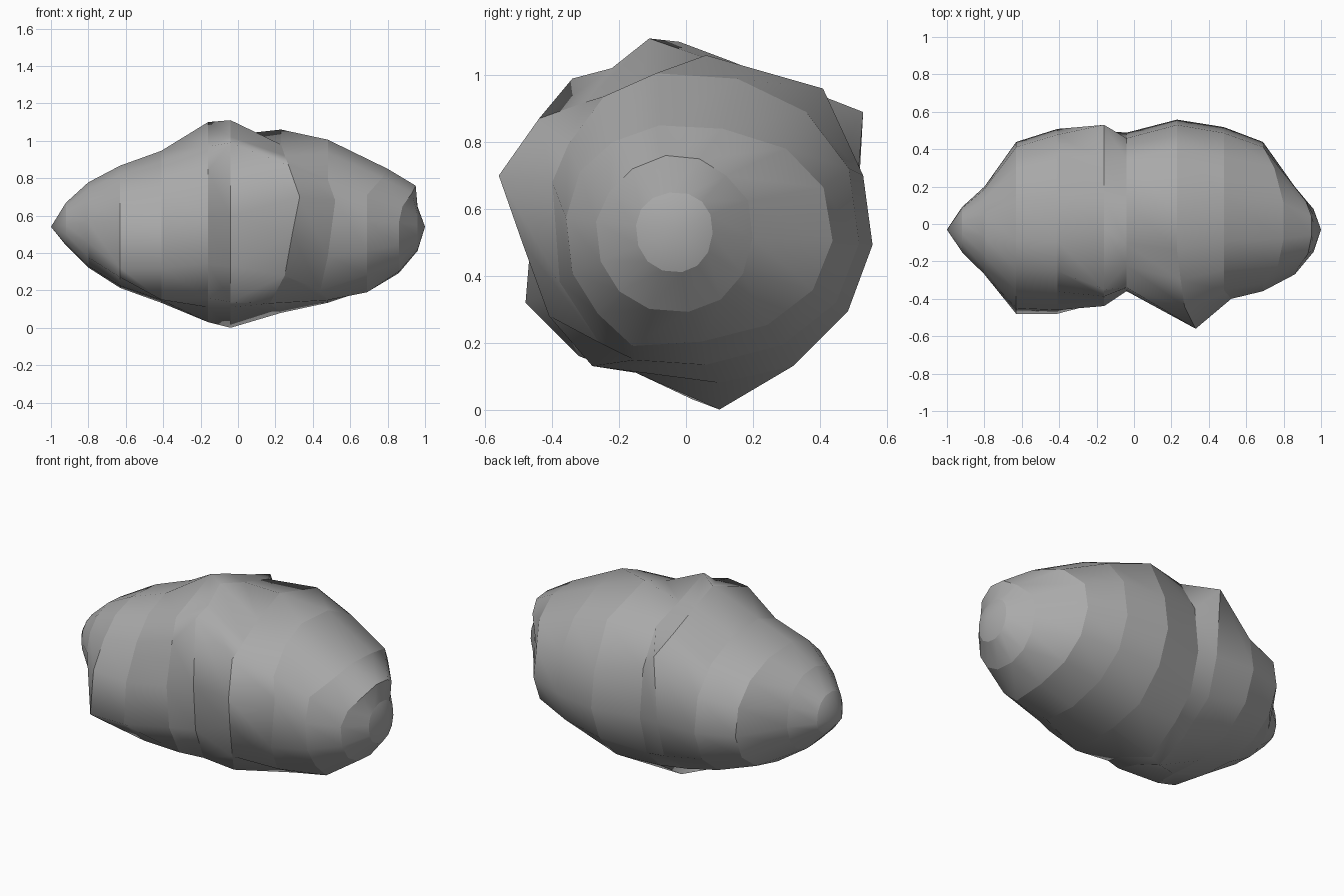
import bpy, bmesh, math
from mathutils import Vector

cube = bpy.data.objects.get("Cube")
if cube:
    bpy.data.objects.remove(cube)

SIDES = 14
PHASE = math.radians(-82)
AXIS_Y, AXIS_Z = -0.03, 0.54

# Rings along the boulder: x, front y, back y, bottom z, top z
RINGS = [
    (-.92, -.15, .09, .44, .67),
    (-.8, -.27, .2, .32, .78),
    (-.63, -.4, .44, .21, .87),
    (-.41, -.41, .51, .13, .95),
    (-.16, -.44, .5, .03, 1.1),
    (-.04, -.36, .49, 0, 1.11),
    (.23, -.41, .56, .08, 1.06),
    (.48, -.4, .52, .13, 1.01),
    (.69, -.36, .44, .2, .86),
    (.86, -.27, .2, .29, .76),
    (.96, -.15, .08, .41, .65),
]

# Lumps: ring index, then the points its nearest corners are drawn out to
LUMPS = {
    2: [(-.63, -.48, .32), (-.63, -.41, .27), (-.63, -.45, .57)],
    3: [(-.41, -.48, .32), (-.41, -.29, .15), (-.41, -.46, .56)],
    4: [(-.16, .53, .89), (-.16, -.02, 1.1), (-.16, .14, 1.04), (-.16, -.35, .97),
        (-.16, .02, .03), (-.16, -.15, .11), (-.16, .22, .11)],
    5: [(-.04, -.34, .99), (-.04, -.11, 1.11), (-.04, .12, 1.03),
        (-.04, .1, 0), (-.04, -.15, .11), (-.04, .3, .13)],
    6: [(.33, -.56, .7), (.29, -.49, .5), (.25, -.41, .28), (.17, -.28, .13),
        (.27, -.44, .87), (.23, -.14, .98), (.25, -.3, .92), (.23, .06, 1.06),
        (.23, .41, .96), (.23, .53, .7), (.23, .1, .08), (.23, .32, .13)],
    7: [(.52, -.4, .68), (.44, -.26, .2)],
    8: [(.8, -.08, .85), (.77, -.22, .8), (.8, .11, .84), (.75, .3, .78),
        (.69, -.16, .19)],
    9: [(.95, -.06, .76), (.93, -.16, .72), (.88, -.23, .65), (.95, .04, .75),
        (.92, .12, .7)],
}


def spread(value, low, high):
    """Scale a unit sine or cosine to unequal reaches on either side."""
    reach = high if value > 0 else low
    return math.copysign(abs(value) ** 0.92, value) * reach


def make_ring(bm, x, front, back, bottom, top):
    ring = []
    for k in range(SIDES):
        a = PHASE + math.tau * k / SIDES
        y = AXIS_Y + spread(math.cos(a), AXIS_Y - front, back - AXIS_Y)
        z = AXIS_Z + spread(math.sin(a), AXIS_Z - bottom, top - AXIS_Z)
        ring.append(bm.verts.new((x, y, z)))
    return ring


def direction(y, z):
    return Vector((y - AXIS_Y, z - AXIS_Z)).normalized()


def pull(ring, points):
    """Move the free ring corner nearest in direction to each given point."""
    free = list(ring)
    for x, y, z in points:
        aim = direction(y, z)
        corner = max(free, key=lambda v: direction(v.co.y, v.co.z).dot(aim))
        corner.co = (x, y, z)
        free.remove(corner)
    # Keep the corners in turning order by sharing out their positions
    start = direction(ring[0].co.y, ring[0].co.z)
    places = sorted((v.co.copy() for v in ring),
                    key=lambda p: -start.angle_signed(direction(p.y, p.z)) % math.tau)
    for vert, place in zip(ring, places):
        vert.co = place


# Boulder body: rings, lumps, connecting bands and pointed ends
bm = bmesh.new()
rings = [make_ring(bm, *r) for r in RINGS]
for index, points in LUMPS.items():
    pull(rings[index], points)

for lower, upper in zip(rings, rings[1:]):
    for k in range(SIDES):
        n = (k + 1) % SIDES
        bm.faces.new((lower[k], lower[n], upper[n], upper[k]))

for ring, x in ((rings[0], -1), (rings[-1], 1)):
    tip = bm.verts.new((x, AXIS_Y, AXIS_Z))
    for k in range(SIDES):
        bm.faces.new((ring[k], ring[(k + 1) % SIDES], tip))

bmesh.ops.recalc_face_normals(bm, faces=bm.faces)

# Smooth around each band, crisp between bands
for face in bm.faces:
    face.smooth = True
for ring in rings:
    for k in range(SIDES):
        edge = bm.edges.get((ring[k], ring[(k + 1) % SIDES]))
        edge.smooth = False

mesh = bpy.data.meshes.new("boulder")
bm.to_mesh(mesh)
bm.free()
boulder = bpy.data.objects.new("boulder", mesh)
bpy.context.collection.objects.link(boulder)

# Stone colour
stone = bpy.data.materials.new("stone_grey")
stone.use_nodes = True
grey = (0.4, 0.4, 0.4, 1)
stone.diffuse_color = grey
stone.node_tree.nodes["Principled BSDF"].inputs["Base Color"].default_value = grey
mesh.materials.append(stone)
